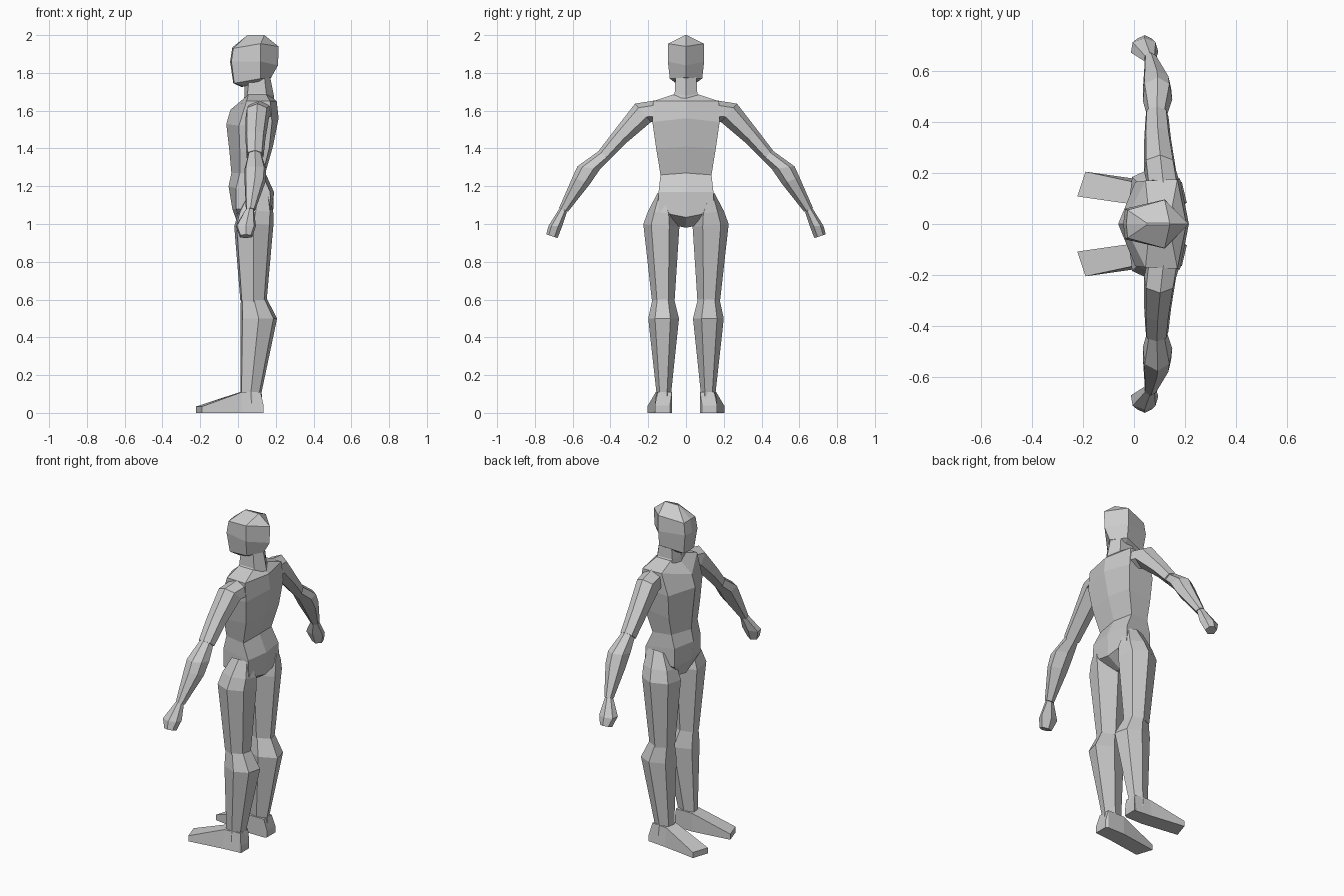
import bpy, bmesh


def loft(name, rings, mirror=False):
    """Skin equal-length rings of points, cap both ends."""
    bm = bmesh.new()
    vs = [[bm.verts.new(p) for p in r] for r in rings]
    for a, b in zip(vs, vs[1:]):
        n = len(a)
        for i in range(n):
            bm.faces.new((a[i], a[(i + 1) % n], b[(i + 1) % n], b[i]))
    bm.faces.new(vs[0])
    bm.faces.new(vs[-1])
    bmesh.ops.remove_doubles(bm, verts=bm.verts, dist=0.0005)
    bmesh.ops.recalc_face_normals(bm, faces=bm.faces)
    me = bpy.data.meshes.new(name)
    bm.to_mesh(me)
    bm.free()
    ob = bpy.data.objects.new(name, me)
    bpy.context.collection.objects.link(ob)
    if mirror:
        m = ob.modifiers.new("Mirror", 'MIRROR')
        m.use_axis = (False, True, False)
        m.use_mirror_merge = False
    return ob


def sym(half):
    """Complete a half ring (first and last points on y = 0)."""
    return half + [(x, -y, z) for x, y, z in half[-2:0:-1]]


def limb(name, rows):
    """Rows: outer (y, z), inner (y, z), x front, x back -> six-sided limb."""
    rings = []
    for yo, zo, yi, zi, xf, xb in rows:
        def at(t, x):
            return (x, yo + (yi - yo) * t, zo + (zi - zo) * t)
        xm, d = (xf + xb) / 2, (xb - xf)
        rings.append([at(0, xm), at(0.22, xf + d * 0.06), at(0.78, xf),
                      at(1, xm), at(0.72, xb), at(0.22, xb - d * 0.1)])
    return loft(name, rings, True)


# Head: flat face, wide temples, pointed back
loft("head", [
    sym([(0.05, 0, 2.0), (0.05, 0.004, 2.0), (0.14, 0.004, 2.0), (0.14, 0, 2.0)]),
    sym([(-0.03, 0, 1.935), (-0.025, 0.055, 1.93), (0.12, 0.095, 1.955), (0.215, 0, 1.94)]),
    sym([(-0.042, 0, 1.86), (-0.035, 0.06, 1.86), (0.12, 0.096, 1.86), (0.212, 0, 1.84)]),
    sym([(-0.025, 0, 1.745), (-0.02, 0.05, 1.745), (0.12, 0.086, 1.77), (0.175, 0, 1.775)]),
    sym([(0.02, 0, 1.725), (0.03, 0.03, 1.728), (0.11, 0.06, 1.755), (0.165, 0, 1.77)]),
])

# Neck
loft("neck", [
    sym([(0.035, 0, 1.78), (0.06, 0.055, 1.78), (0.14, 0.055, 1.78), (0.17, 0, 1.78)]),
    sym([(0.035, 0, 1.70), (0.05, 0.06, 1.69), (0.15, 0.06, 1.69), (0.19, 0, 1.68)]),
    sym([(0.03, 0, 1.63), (0.05, 0.09, 1.64), (0.16, 0.09, 1.64), (0.19, 0, 1.63)]),
])

# Torso: front centre, front side, back side, back centre at each level
loft("torso", [
    sym([(0.04, 0, 1.67), (0.055, 0.07, 1.685), (0.15, 0.07, 1.685), (0.19, 0, 1.665)]),
    sym([(-0.04, 0, 1.605), (0.045, 0.17, 1.65), (0.17, 0.175, 1.65), (0.205, 0, 1.65)]),
    sym([(-0.062, 0, 1.53), (0.005, 0.165, 1.52), (0.18, 0.178, 1.54), (0.215, 0, 1.56)]),
    sym([(-0.045, 0, 1.38), (0.01, 0.15, 1.38), (0.165, 0.158, 1.40), (0.185, 0, 1.41)]),
    sym([(-0.035, 0, 1.27), (0.01, 0.125, 1.27), (0.13, 0.135, 1.26), (0.145, 0, 1.27)]),
    sym([(-0.05, 0, 1.20), (-0.01, 0.125, 1.19), (0.17, 0.145, 1.17), (0.19, 0, 1.17)]),
    sym([(-0.03, 0, 1.08), (-0.01, 0.125, 1.08), (0.175, 0.145, 1.065), (0.185, 0, 1.035)]),
    sym([(0.0, 0, 0.995), (0.025, 0.04, 0.99), (0.09, 0.05, 0.99), (0.10, 0, 0.98)]),
])

# Arms
limb("upper_arm", [
    (0.16, 1.655, 0.16, 1.54, 0.05, 0.18),
    (0.27, 1.637, 0.185, 1.54, 0.04, 0.165),
    (0.38, 1.495, 0.315, 1.43, 0.04, 0.145),
    (0.46, 1.39, 0.405, 1.34, 0.045, 0.135),
])
limb("forearm", [
    (0.45, 1.395, 0.40, 1.345, 0.055, 0.125),
    (0.575, 1.305, 0.455, 1.29, 0.035, 0.15),
    (0.60, 1.25, 0.51, 1.21, 0.035, 0.145),
    (0.672, 1.085, 0.625, 1.065, 0.042, 0.09),
])
limb("hand", [
    (0.668, 1.085, 0.63, 1.065, 0.04, 0.085),
    (0.728, 0.99, 0.655, 0.99, -0.012, 0.095),
    (0.74, 0.945, 0.68, 0.925, 0.01, 0.075),
])

# Legs
limb("thigh", [
    (0.15, 1.165, 0.11, 1.13, 0.05, 0.17),
    (0.20, 1.07, 0.05, 1.05, 0.0, 0.188),
    (0.226, 1.0, 0.035, 0.985, -0.02, 0.187),
    (0.18, 0.59, 0.06, 0.60, 0.012, 0.152),
])
limb("shin", [
    (0.178, 0.60, 0.062, 0.60, 0.015, 0.155),
    (0.20, 0.50, 0.037, 0.50, 0.012, 0.207),
    (0.157, 0.11, 0.078, 0.11, 0.012, 0.125),
    (0.165, 0.05, 0.075, 0.05, 0.012, 0.13),
])

# Feet: four-sided sections from heel to splayed toe
foot = [(0.135, 0.085, 0.135, 0.165, 0.04), (0.12, 0.075, 0.12, 0.165, 0.11),
        (0.01, 0.075, 0.02, 0.175, 0.11), (-0.222, 0.108, -0.19, 0.205, 0.034)]
loft("foot", [[(xi, yi, 0), (xo, yo, 0),
               (xo, yo - (0.0 if h < 0.1 else 0.015), h), (xi, yi, h)]
              for xi, yi, xo, yo, h in foot], True)
